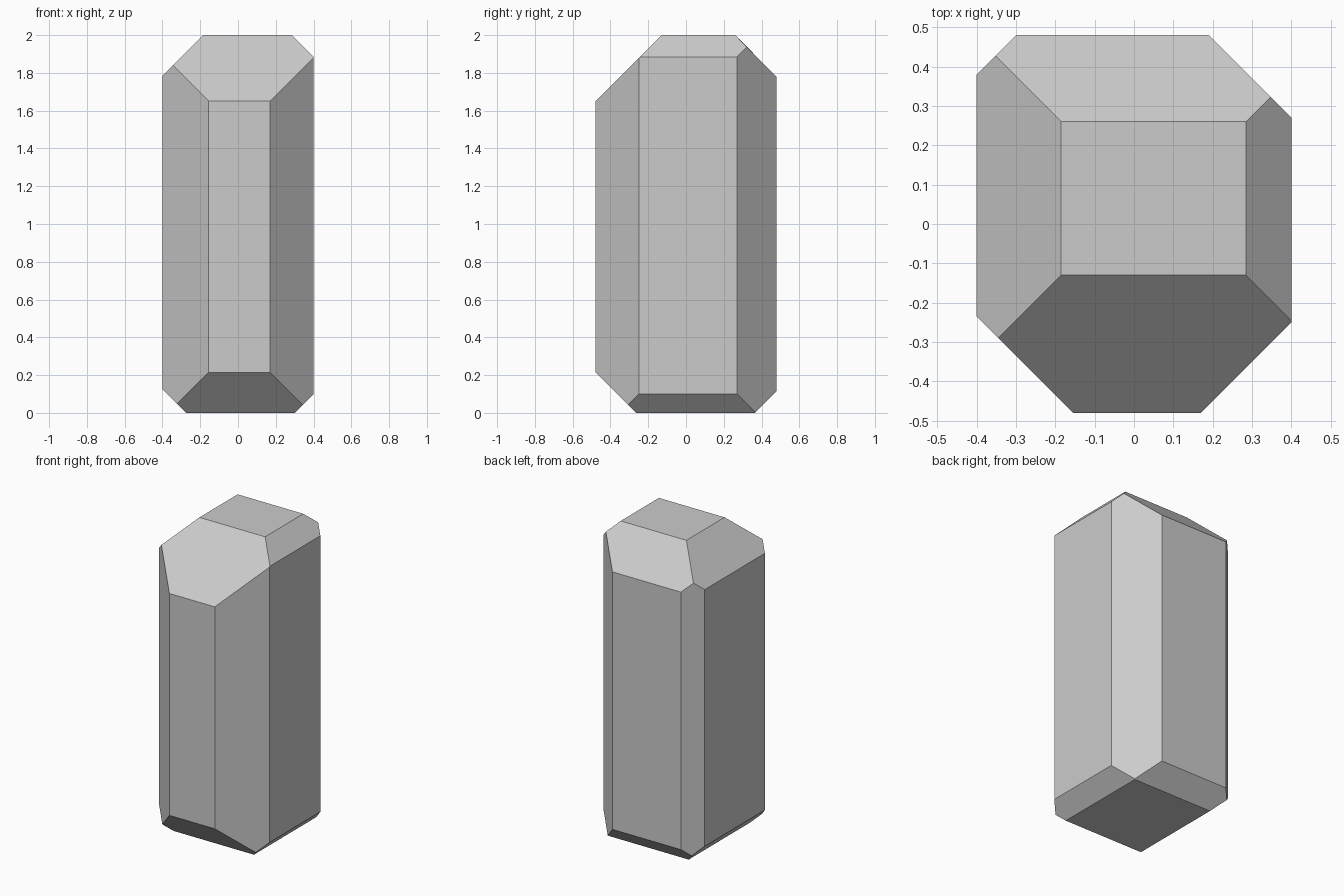
import bpy, bmesh
from mathutils import Vector

if "Cube" in bpy.data.objects:
    bpy.data.objects.remove(bpy.data.objects["Cube"])

# Stone block: a box whose edges are all cut at 45 degrees by uneven amounts
bm = bmesh.new()
bmesh.ops.create_cube(bm, size=1)
for v in bm.verts:
    v.co = (v.co.x * 0.8, v.co.y * 0.96, (v.co.z + 0.5) * 2)


def cut(normal, d):
    """Remove everything where normal . p > d and cap the opening."""
    n = Vector(normal)
    geom = bm.verts[:] + bm.edges[:] + bm.faces[:]
    res = bmesh.ops.bisect_plane(bm, geom=geom, dist=1e-6, plane_co=n * (d / n.length_squared),
                                 plane_no=n, clear_outer=True)
    rim = [e for e in res["geom_cut"] if isinstance(e, bmesh.types.BMEdge)]
    bmesh.ops.contextual_create(bm, geom=rim)


cuts = [
    # upright corners
    ((-1, -1, 0), 0.635), ((1, -1, 0), 0.65), ((-1, 1, 0), 0.78), ((1, 1, 0), 0.67),
    # top slopes: front, back, left, right
    ((0, -1, 1), 2.13), ((0, 1, 1), 2.26), ((-1, 0, 1), 2.185), ((1, 0, 1), 2.285),
    # bottom slopes: front, back, left, right
    ((0, -1, -1), 0.265), ((0, 1, -1), 0.365), ((-1, 0, -1), 0.275), ((1, 0, -1), 0.30),
]
for normal, d in cuts:
    cut(normal, d)

bmesh.ops.recalc_face_normals(bm, faces=bm.faces)
mesh = bpy.data.meshes.new("stone_block")
bm.to_mesh(mesh)
bm.free()
bpy.context.collection.objects.link(bpy.data.objects.new("stone_block", mesh))
